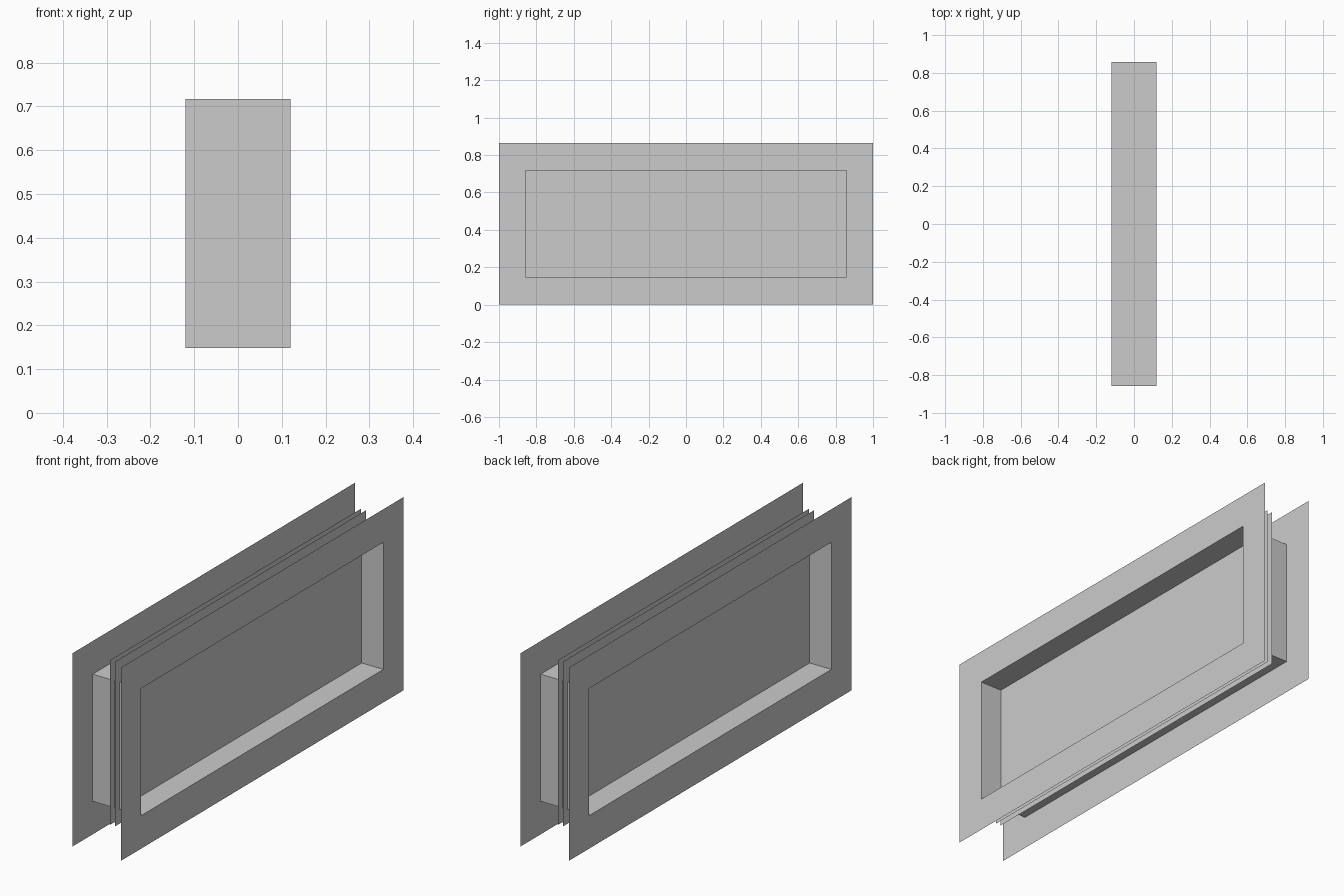
import bpy
import bmesh

cube = bpy.data.objects.get("Cube")
if cube:
    bpy.data.objects.remove(cube, do_unlink=True)

HALF_DEPTH = 0.12
OUTER = (-1.0, 1.0, 0.0, 0.865)         # y min, y max, z min, z max
OPENING = (-0.857, 0.857, 0.148, 0.717)
PANE = (-0.888, 0.888, 0.083, 0.82)

grey = bpy.data.materials.new("plain grey")
grey.use_nodes = True
colour = (0.6, 0.6, 0.6, 1.0)
grey.diffuse_color = colour
grey.node_tree.nodes["Principled BSDF"].inputs["Base Color"].default_value = colour


def ring(bm, rect, x):
    """Four corners of a rectangle standing across the x axis."""
    y0, y1, z0, z1 = rect
    return [bm.verts.new((x, y, z)) for y, z in ((y0, z0), (y1, z0), (y1, z1), (y0, z1))]


def bridge(bm, a, b):
    for i in range(4):
        j = (i + 1) % 4
        bm.faces.new((a[i], a[j], b[j], b[i]))


def finish(name, bm):
    mesh = bpy.data.meshes.new(name)
    bm.to_mesh(mesh)
    bm.free()
    mesh.materials.append(grey)
    obj = bpy.data.objects.new(name, mesh)
    bpy.context.collection.objects.link(obj)


for side, sign in (("left", 1), ("right", -1)):
    # Flat trim around the opening, facing outward
    bm = bmesh.new()
    outer = ring(bm, OUTER, sign * HALF_DEPTH)
    inner = ring(bm, OPENING, sign * HALF_DEPTH)
    bridge(bm, outer, inner)
    if sign < 0:
        bmesh.ops.reverse_faces(bm, faces=bm.faces[:])
    finish(side + "_trim", bm)

    # Thin pane sheet closing the opening
    bm = bmesh.new()
    face = bm.faces.new(ring(bm, PANE, sign * 0.0125))
    if sign < 0:
        face.normal_flip()
    finish(side + "_pane", bm)

# Reveal lining through the depth of the window
bm = bmesh.new()
bridge(bm, ring(bm, OPENING, -HALF_DEPTH), ring(bm, OPENING, HALF_DEPTH))
bmesh.ops.reverse_faces(bm, faces=bm.faces[:])
finish("reveal_lining", bm)
